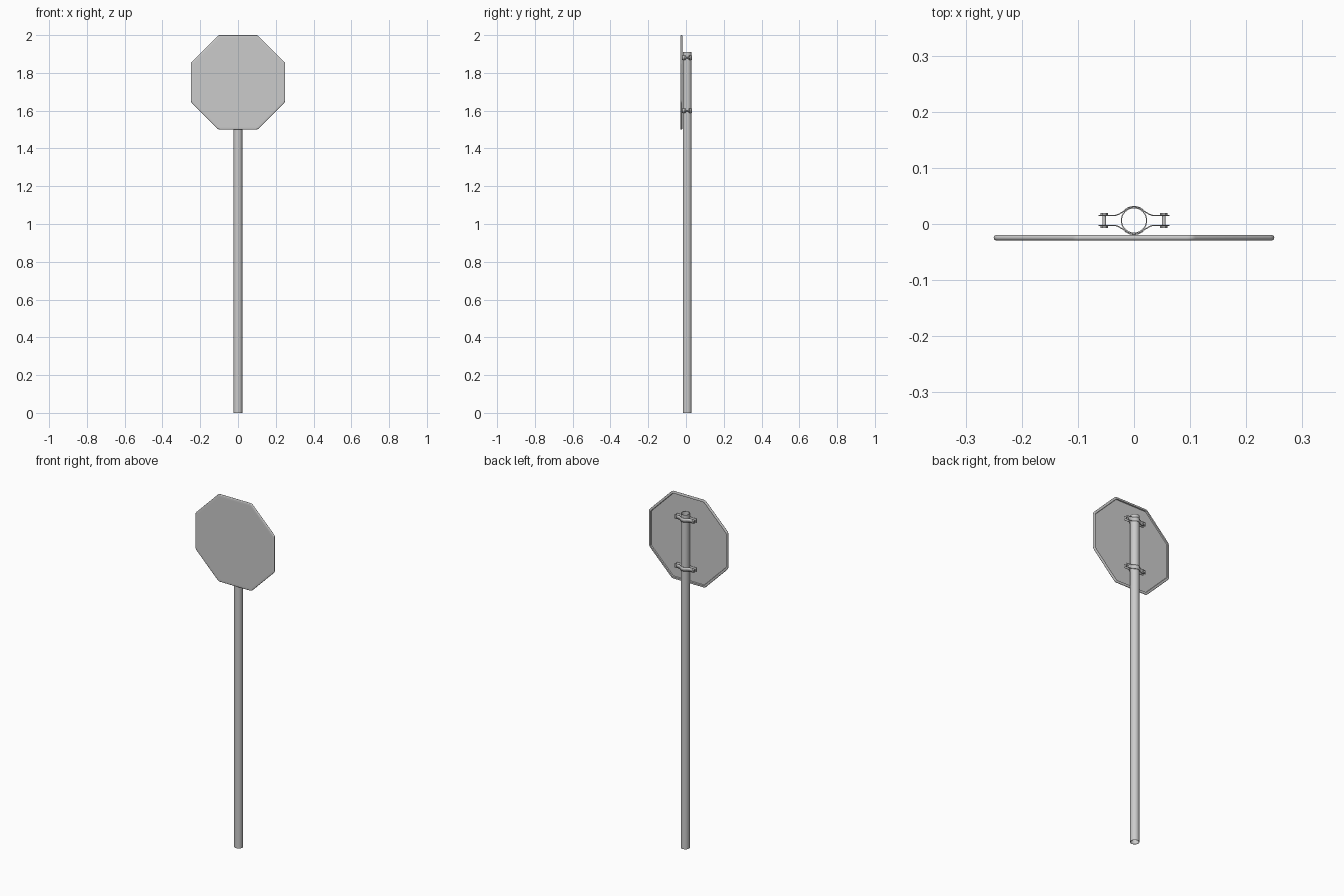
import bpy, bmesh, math
from math import cos, sin, pi, radians

if "Cube" in bpy.data.objects:
    bpy.data.objects.remove(bpy.data.objects["Cube"])

PY = 0.0063          # pole axis in y
CLAMP_Z = (1.88, 1.60)


def finish(name, bm, angle=35):
    bmesh.ops.recalc_face_normals(bm, faces=bm.faces)
    me = bpy.data.meshes.new(name)
    bm.to_mesh(me)
    bm.free()
    ob = bpy.data.objects.new(name, me)
    bpy.context.collection.objects.link(ob)
    bpy.ops.object.select_all(action='DESELECT')
    ob.select_set(True)
    bpy.context.view_layer.objects.active = ob
    bpy.ops.object.shade_smooth_by_angle(angle=radians(angle))
    return ob


def bridge(bm, a, b):
    n = len(a)
    for i in range(n):
        bm.faces.new((a[i], a[(i + 1) % n], b[(i + 1) % n], b[i]))


# Hollow pole, open at both ends
bm = bmesh.new()
section = [(0.0235, 0), (0.0235, 1.91), (0.0215, 1.91), (0.0215, 0)]
N = 32
rings = [[bm.verts.new((r * cos(2 * pi * i / N), PY + r * sin(2 * pi * i / N), z))
          for i in range(N)] for r, z in section]
for k in range(4):
    bridge(bm, rings[k], rings[(k + 1) % 4])
finish("pole", bm)

# Octagonal sign panel with a rolled rim and recessed back
CORNER = 0.022


def octagon(bm, inset, y):
    core = (0.25 - CORNER) / cos(pi / 8)
    vs = []
    for k in range(8):
        a = pi / 8 + k * pi / 4
        for s in range(5):
            t = a + (s / 4 - 0.5) * pi / 4
            r = CORNER - inset
            vs.append(bm.verts.new((core * cos(a) + r * cos(t), y,
                                    1.75 + core * sin(a) + r * sin(t))))
    return vs


bm = bmesh.new()
profile = [(0.016, -0.0295)]
for i in range(9):
    t = pi * i / 8
    profile.append((0.005 - 0.005 * sin(t), -0.0245 - 0.005 * cos(t)))
profile += [(0.012, -0.0195), (0.014, -0.0255)]
rings = [octagon(bm, *p) for p in profile]
for a, b in zip(rings, rings[1:]):
    bridge(bm, a, b)
bm.faces.new(rings[0])
bm.faces.new(rings[-1])
finish("sign_panel", bm)


# Half clamp: bent strip with two flanges, solidified
def clamp_half(name, z, side):
    right = [(0.063, 0.0087), (0.036, 0.0087), (0.031, 0.0095),
             (0.0265, 0.0115), (0.0225, 0.0140)]
    arc = [(0.0248 * cos(radians(a)), 0.0248 * sin(radians(a)))
           for a in range(40, 141, 10)]
    path = right + arc + [(-x, y) for x, y in reversed(right)]
    bm = bmesh.new()
    rows = [[bm.verts.new((x, PY + side * y, z + dz)) for x, y in path]
            for dz in (-0.0115, 0.0115)]
    for i in range(len(path) - 1):
        bm.faces.new((rows[0][i], rows[0][i + 1], rows[1][i + 1], rows[1][i]))
    ob = finish(name, bm)
    mod = ob.modifiers.new("thickness", 'SOLIDIFY')
    mod.thickness = 0.002
    mod.offset = 0


# Bolt along y: shank with a hexagonal head and nut
def bolt(name, x, z):
    bm = bmesh.new()
    for r, y0, y1, n in ((0.0032, -0.0135, 0.0135, 16),
                         (0.0068, 0.0095, 0.0137, 6),
                         (0.0068, -0.0137, -0.0095, 6)):
        ends = [[bm.verts.new((x + r * cos(2 * pi * i / n), PY + y,
                               z + r * sin(2 * pi * i / n)))
                 for i in range(n)] for y in (y0, y1)]
        bridge(bm, *ends)
        for e in ends:
            bm.faces.new(e)
    finish(name, bm)


for label, z in zip(("upper", "lower"), CLAMP_Z):
    clamp_half(label + "_clamp_back", z, 1)
    clamp_half(label + "_clamp_front", z, -1)
    bolt(label + "_bolt_right", 0.053, z)
    bolt(label + "_bolt_left", -0.053, z)
